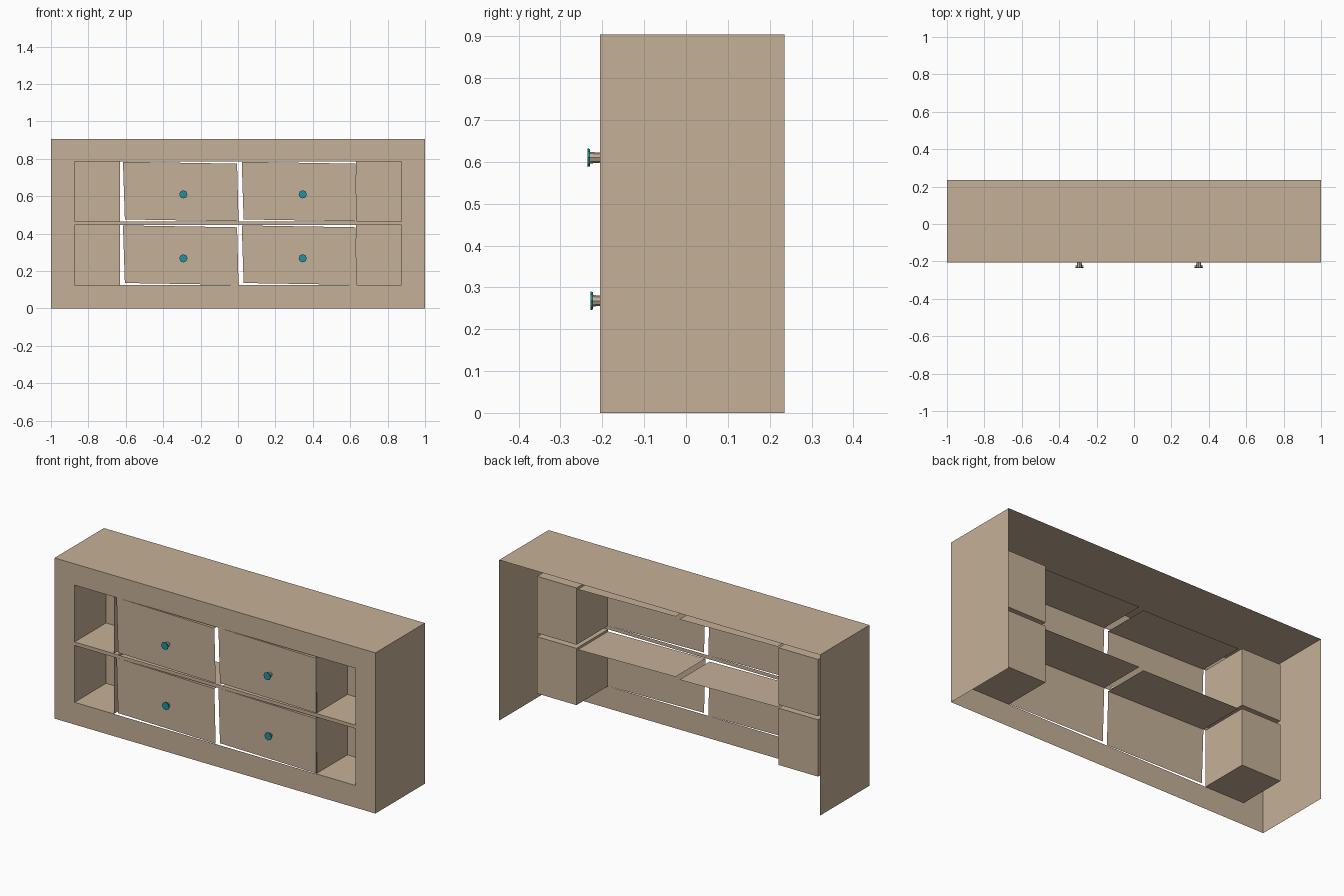
import bpy, math

if "Cube" in bpy.data.objects:
    bpy.data.objects.remove(bpy.data.objects["Cube"])

def mat(name, rgb):
    m = bpy.data.materials.new(name)
    m.diffuse_color = (*rgb, 1)
    m.use_nodes = True
    m.node_tree.nodes["Principled BSDF"].inputs["Base Color"].default_value = m.diffuse_color
    return m

WOOD = mat("tan_wood", (0.56, 0.435, 0.31))
TEAL = mat("teal_knob", (0.014, 0.283, 0.352))
FRONT, BACK, HEIGHT = -0.205, 0.235, 0.905
CELL_BACK = 0.075

def sheet(name, quads):
    """Thin surface made of separate four-sided panels."""
    verts = [p for q in quads for p in q]
    faces = [tuple(range(i, i + 4)) for i in range(0, len(verts), 4)]
    me = bpy.data.meshes.new(name)
    me.from_pydata(verts, [], faces)
    me.materials.append(WOOD)
    ob = bpy.data.objects.new(name, me)
    bpy.context.collection.objects.link(ob)
    return ob

def flat_xz(x0, x1, z0, z1, y):
    return [(x0, y, z0), (x1, y, z0), (x1, y, z1), (x0, y, z1)]

def flat_xy(x0, x1, y0, y1, z):
    return [(x0, y0, z), (x1, y0, z), (x1, y1, z), (x0, y1, z)]

def flat_yz(x, y0, y1, z0, z1):
    return [(x, y0, z0), (x, y1, z0), (x, y1, z1), (x, y0, z1)]

# Outer shell: top and two sides, open at back and bottom
sheet("cabinet_shell", [
    flat_xy(-1, 1, FRONT, BACK, HEIGHT),
    flat_yz(-1, BACK, FRONT, 0, HEIGHT),
    flat_yz(1, FRONT, BACK, 0, HEIGHT)])

# Front frame with a thin bar between the two rows
sheet("front_frame", [
    flat_xz(-1, 1, 0, 0.125, FRONT),
    flat_xz(-1, 1, 0.785, HEIGHT, FRONT),
    flat_xz(-1, -0.875, 0.125, 0.785, FRONT),
    flat_xz(0.875, 1, 0.125, 0.785, FRONT),
    flat_xz(-0.875, 0.875, 0.445, 0.465, FRONT)])

ROWS = {"lower": (0.125, 0.445), "upper": (0.465, 0.785)}

# Open cubbies at both ends
for row, (z0, z1) in ROWS.items():
    for side, x0, x1 in (("left", -0.875, -0.63), ("right", 0.63, 0.875)):
        sheet(f"{row}_{side}_cubby", [
            flat_xz(x0, x1, z0, z1, CELL_BACK),
            flat_xy(x0, x1, FRONT, CELL_BACK, z0),
            flat_xy(x0, x1, FRONT, CELL_BACK, z1),
            flat_yz(x0, FRONT, CELL_BACK, z0, z1),
            flat_yz(x1, FRONT, CELL_BACK, z0, z1)])

# Slightly crooked drawers: front panel and top board
for row, (z0, z1) in ROWS.items():
    for side, x0, x1 in (("left", -0.615, -0.005), ("right", 0.02, 0.628)):
        y = FRONT + 0.002
        a, b = (x0 + 0.01, y, z0 + 0.011), (x1 + 0.008, y, z0 + 0.001)
        c, d = (x1, y, z1 - 0.011), (x0, y, z1 - 0.001)
        back = lambda p: (p[0], CELL_BACK - 0.01, p[2])
        sheet(f"{row}_{side}_drawer", [[a, b, c, d], [d, c, back(c), back(d)]])

def turned(name, x, z, y0, y1, r0, r1, material):
    """Octagonal piece along y, from y0 (radius r0) forward to y1 (radius r1)."""
    bpy.ops.mesh.primitive_cone_add(vertices=8, radius1=r0, radius2=r1, depth=y0 - y1,
                                    location=(x, (y0 + y1) / 2, z),
                                    rotation=(math.pi / 2, 0, 0))
    ob = bpy.context.object
    ob.name = name
    ob.data.materials.append(material)

# Knobs: flared stem and thin cap
for row, z, tip in (("upper", 0.61, -0.236), ("lower", 0.268, -0.228)):
    for side, x in (("left", -0.292), ("right", 0.346)):
        turned(f"{row}_{side}_knob_stem", x, z, FRONT, tip + 0.005, 0.012, 0.014, WOOD)
        turned(f"{row}_{side}_knob_cap", x, z, tip + 0.006, tip, 0.021, 0.022, TEAL)
